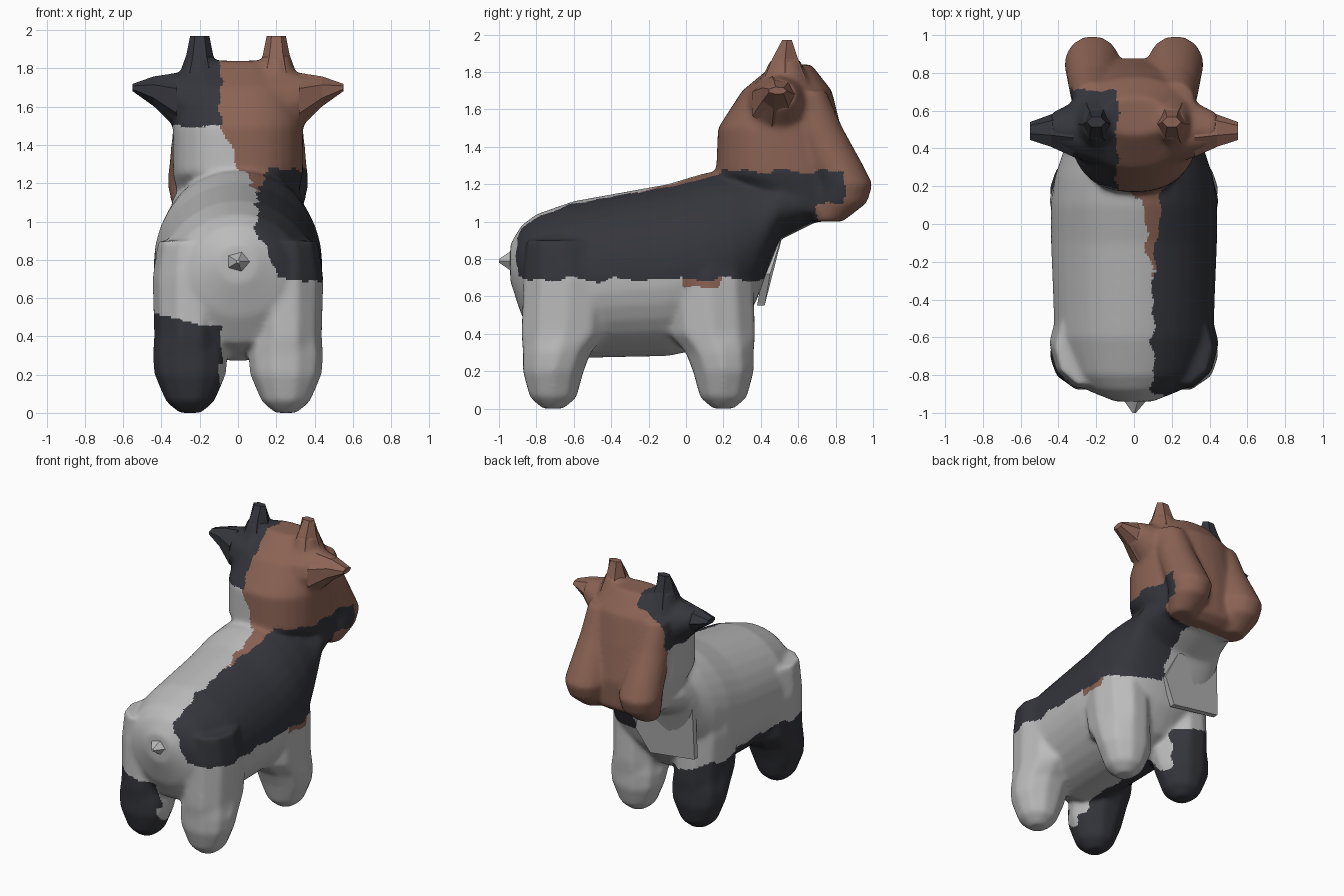
import bpy, bmesh
from math import sin, cos, pi
from mathutils import Vector

cube = bpy.data.objects.get("Cube")
if cube:
    bpy.data.objects.remove(cube)


def material(name, red, green, blue):
    m = bpy.data.materials.new(name)
    m.use_nodes = True
    colour = (red, green, blue, 1)
    m.diffuse_color = colour
    m.node_tree.nodes["Principled BSDF"].inputs["Base Color"].default_value = colour
    return m


LIGHT, DARK, BROWN = range(3)
coats = [material("light grey hide", .5, .5, .5),
         material("charcoal hide", .035, .036, .045),
         material("brown hide", .26, .125, .09)]


def finish(bm, name, coat=LIGHT):
    """Turn the mesh into a named object in one coat colour."""
    bmesh.ops.recalc_face_normals(bm, faces=bm.faces)
    mesh = bpy.data.meshes.new(name)
    bm.to_mesh(mesh)
    bm.free()
    obj = bpy.data.objects.new(name, mesh)
    bpy.context.collection.objects.link(obj)
    for m in coats:
        mesh.materials.append(m)
    for p in mesh.polygons:
        p.material_index = coat
    return obj


def power(value, exponent):
    return (1 if value > 0 else -1) * abs(value) ** (2 / exponent)


def loft(bm, axis, across, rings, sides, exponent=2):
    """Skin rings of (position, centre, radius across, other radius)."""
    loops = []
    for position, centre, radius_a, radius_b in rings:
        loop = []
        for i in range(sides):
            angle = 2 * pi * i / sides
            co = [across + radius_a * power(cos(angle), exponent),
                  centre + radius_b * power(sin(angle), exponent)]
            co.insert(axis, position)
            loop.append(bm.verts.new(co))
        loops.append(loop)
    for lower, upper in zip(loops, loops[1:]):
        for i in range(sides):
            j = (i + 1) % sides
            bm.faces.new((lower[i], lower[j], upper[j], upper[i]))
    bm.faces.new(loops[0])
    bm.faces.new(loops[-1])


def mirrored(rings, side):
    return [(side * position, *rest) for position, *rest in rings]


# Shared profiles: (position, centre, radius across, other radius)
torso = [(-.94, .78, .1, .1), (-.88, .74, .25, .24), (-.8, .7, .35, .34),
         (-.6, .69, .42, .42), (-.1, .74, .44, .46), (.1, .79, .44, .47),
         (.25, .84, .42, .44), (.37, .92, .38, .36), (.5, 1.08, .35, .18),
         (.7, 1.1, .3, .1)]
head = [(1, .7, .2, .1), (1.05, .67, .3, .2), (1.25, .52, .34, .36),
        (1.5, .5, .34, .33), (1.7, .54, .3, .24), (1.84, .57, .17, .1)]
cheek = [(1, .76, .08, .08), (1.1, .83, .13, .14), (1.2, .85, .15, .15),
         (1.3, .8, .14, .15), (1.5, .7, .12, .14), (1.7, .65, .1, .1)]
horn = [(1.64, .53, .16, .18), (1.76, .53, .11, .13),
        (1.87, .53, .07, .08), (1.97, .54, .05, .03)]
ear = [(.16, 1.6, .2, .2), (.32, 1.63, .15, .15),
       (.44, 1.68, .09, .08), (.55, 1.7, .05, .02)]
leg = [(0, 0, .06, .06), (.06, 0, .13, .13), (.2, 0, .19, .17), (.3, .02, .2, .19),
       (.4, .06, .19, .24), (.7, .08, .2, .25), (.9, .05, .17, .2)]

# Torso, head, cheeks with muzzle lobes, brow mounds and legs
body = bmesh.new()
loft(body, 1, 0, torso, sides=32)
loft(body, 2, 0, head, sides=28, exponent=2.3)
for side in (-1, 1):
    loft(body, 2, side * .22, cheek, sides=16)
    loft(body, 2, side * .2, horn[:3], sides=12)
    loft(body, 0, .5, mirrored(ear[:3], side), sides=12)
    for foot, lean in ((.2, -1), (-.71, 1)):
        rings = [(z, foot + lean * shift, wide, deep) for z, shift, wide, deep in leg]
        loft(body, 2, side * .25, rings, sides=10)

cow = finish(body, "body_and_head")
remesh = cow.modifiers.new("Merge", "REMESH")
remesh.mode = "VOXEL"
remesh.voxel_size = .0125
smooth = cow.modifiers.new("Soften", "SMOOTH")
smooth.factor = .5
smooth.iterations = 24
bpy.context.view_layer.objects.active = cow
cow.select_set(True)
for modifier in ("Merge", "Soften"):
    bpy.ops.object.modifier_apply(modifier=modifier)


def coat_at(centre):
    """Coat patches with wavy borders."""
    x, y, z = centre
    wave = .008 * (sin(23 * y + 9 * z) + sin(41 * z + 17 * x + 31 * y))
    x, y, z = x + wave, y + wave, z + wave
    on_head = y > .12 and z > 1.27
    if z > 1.1 and -.28 < y < .2 and .06 - .11 * y < x < .13 + .12 * y:
        return BROWN
    if x > .1 and not on_head:
        muzzle = y > .84 or (y > .7 and z < 1.1)
        shoulder_spot = abs(y - .08) < .1 and .65 < z < .69
        if muzzle or shoulder_spot:
            return BROWN
        return DARK if z > .69 and y > -.91 else LIGHT
    if on_head or y > .72:
        if x < -.09 and z > 1.5 and y < .71:
            return DARK
        face = y > .7 or x > -.1 + max(0, 1.5 - z) / 2
        return BROWN if face else LIGHT
    return DARK if x < -.09 and z < .43 - .2 * x else LIGHT


cow.data.materials.clear()
for m in coats:
    cow.data.materials.append(m)
for p in cow.data.polygons:
    p.material_index = coat_at(p.center)
bpy.ops.object.shade_smooth_by_angle(angle=.6)

# Ear and horn tips, dark on one side and brown on the other
for side, label, coat in ((-1, "right", DARK), (1, "left", BROWN)):
    bm = bmesh.new()
    loft(bm, 0, .49, mirrored(ear[1:], side), sides=7)
    finish(bm, label + "_ear", coat)
    bm = bmesh.new()
    loft(bm, 2, side * .2, horn[1:], sides=6)
    finish(bm, label + "_horn", coat)

# Tail stub
bm = bmesh.new()
loft(bm, 1, 0, [(-.84, .79, .13, .13), (-.93, .79, .07, .06), (-1, .79, .01, .01)], sides=5)
finish(bm, "tail")

# Chest flap hanging from the throat
bm = bmesh.new()
outline = [(.1, .45, .72), (0, .53, .98), (-.36, .44, .97), (-.37, .43, .6), (0, .42, .55)]
flap = bm.faces.new([bm.verts.new(corner) for corner in outline])
made = bmesh.ops.extrude_face_region(bm, geom=[flap])
for v in made["geom"]:
    if isinstance(v, bmesh.types.BMVert):
        v.co += Vector((0, -.04, 0))
finish(bm, "chest_flap")
